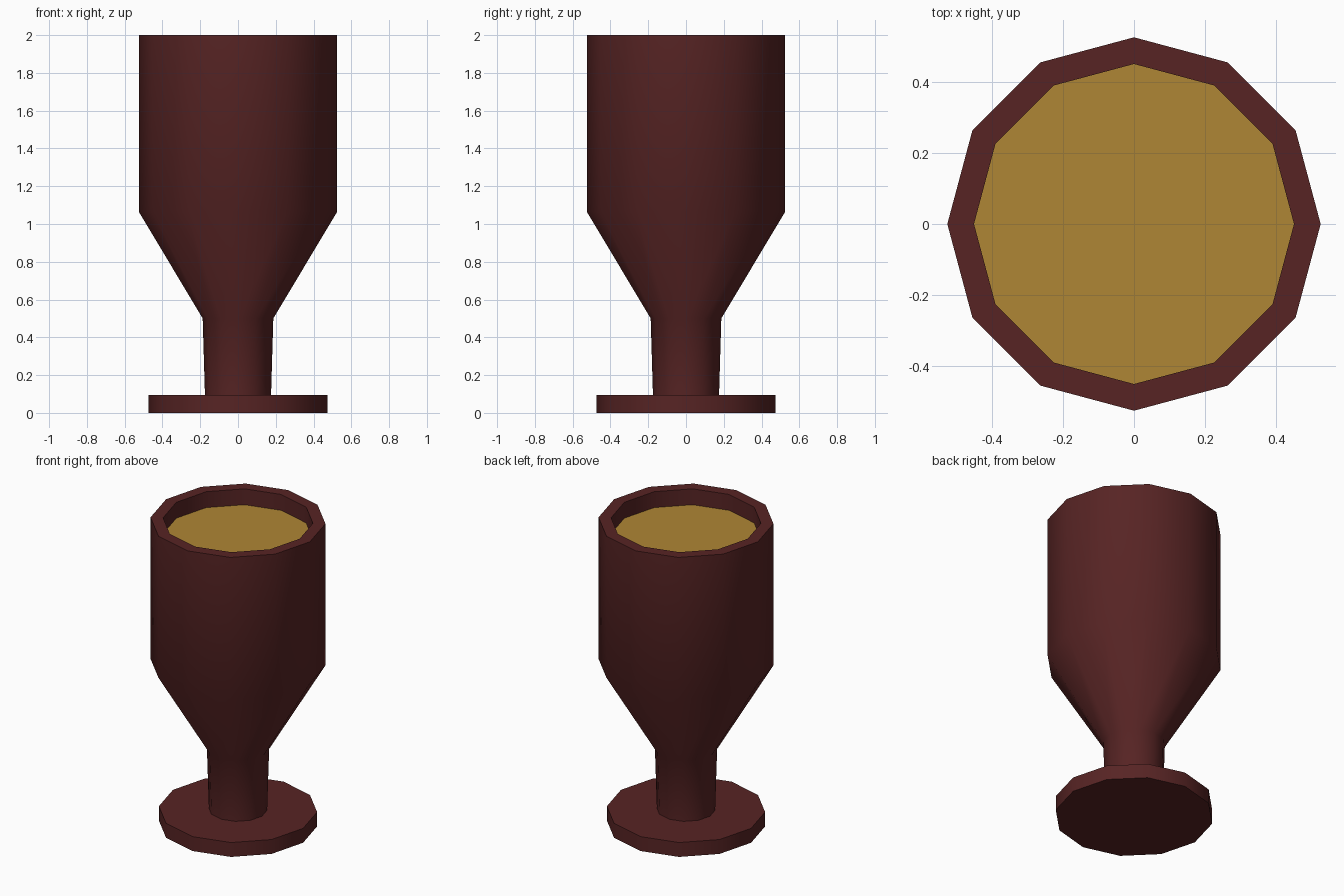
import bpy, bmesh, math

if "Cube" in bpy.data.objects:
    bpy.data.objects.remove(bpy.data.objects["Cube"])

SIDES = 12


def material(name, rgb):
    m = bpy.data.materials.new(name)
    m.diffuse_color = (*rgb, 1.0)
    m.use_nodes = True
    m.node_tree.nodes["Principled BSDF"].inputs["Base Color"].default_value = m.diffuse_color
    return m


def lathe(name, profile, mat, cap_start=False, cap_end=False):
    """Revolve (radius, z) points, listed bottom to top on the outside, around z."""
    bm = bmesh.new()
    rings = [[bm.verts.new((r * math.cos(2 * math.pi * i / SIDES),
                            r * math.sin(2 * math.pi * i / SIDES), z))
              for i in range(SIDES)] for r, z in profile]
    for a, b in zip(rings, rings[1:]):
        for i in range(SIDES):
            j = (i + 1) % SIDES
            bm.faces.new((a[i], a[j], b[j], b[i]))
    if cap_start:
        bm.faces.new(rings[0][::-1])
    if cap_end:
        bm.faces.new(rings[-1])
    me = bpy.data.meshes.new(name)
    bm.to_mesh(me)
    bm.free()
    me.materials.append(mat)
    ob = bpy.data.objects.new(name, me)
    bpy.context.collection.objects.link(ob)
    bpy.ops.object.select_all(action='DESELECT')
    ob.select_set(True)
    bpy.context.view_layer.objects.active = ob
    bpy.ops.object.shade_smooth_by_angle(angle=math.radians(40))
    return ob


wood = material("dark_red_wood", (0.095, 0.0175, 0.0175))
gold = material("golden_drink", (0.43, 0.24, 0.035))

# Foot, stem flaring into the cup with a thick rim, and the drink surface
FILL = 1.895
lathe("foot", [(0.475, 0), (0.475, 0.095), (0.175, 0.095)], wood, cap_start=True)
lathe("cup_and_stem", [(0.175, 0.095), (0.187, 0.5), (0.525, 1.065), (0.525, 2.0),
                       (0.45, 2.0), (0.45, FILL)], wood)
lathe("drink", [(0.45, FILL)], gold, cap_end=True)
